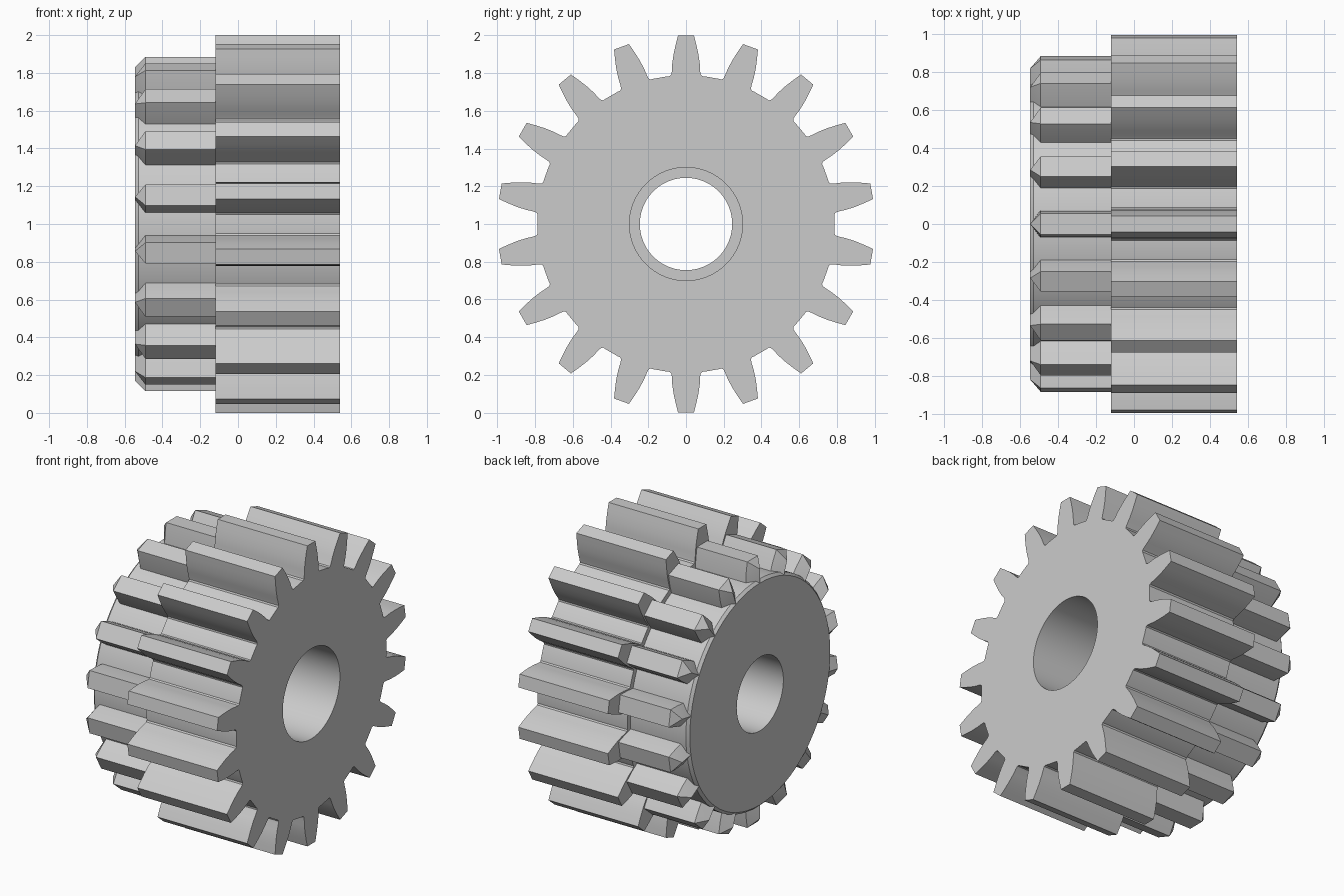
import bpy, bmesh
from math import sin, cos, pi, radians
from mathutils import Vector, Matrix

TEETH = 18
STEP = 2 * pi / TEETH
CENTRE = Vector((0, 0, 1))
BACK, MID, END = -0.545, -0.12, 0.54   # stations along the axle

cube = bpy.data.objects.get("Cube")
if cube:
    bpy.data.objects.remove(cube, do_unlink=True)

steel = bpy.data.materials.new("grey steel")
steel.use_nodes = True
grey = (0.6, 0.6, 0.6, 1)
steel.diffuse_color = grey
steel.node_tree.nodes["Principled BSDF"].inputs["Base Color"].default_value = grey


def finish(bm, name, angle):
    bmesh.ops.recalc_face_normals(bm, faces=bm.faces)
    mesh = bpy.data.meshes.new(name)
    bm.to_mesh(mesh)
    bm.free()
    mesh.materials.append(steel)
    obj = bpy.data.objects.new(name, mesh)
    bpy.context.collection.objects.link(obj)
    bpy.ops.object.select_all(action='DESELECT')
    obj.select_set(True)
    bpy.context.view_layer.objects.active = obj
    bpy.ops.object.shade_smooth_by_angle(angle=radians(angle))


def loop(bm, points):
    verts = [bm.verts.new(p) for p in points]
    return [bm.edges.new((a, b)) for a, b in zip(verts, verts[1:] + verts[:1])]


# Large spur gear: half tooth outline as (half width, radius), mirrored and repeated
half = [(0.1, 0.783), (0.086, 0.784), (0.078, 0.792), (0.075, 0.81), (0.073, 0.85),
        (0.066, 0.9), (0.055, 0.95), (0.042, 1.0)]
tooth = half + [(-w, r) for w, r in reversed(half)]
outline = []
for i in range(TEETH):
    turn = Matrix.Rotation(-i * STEP, 3, 'X')
    outline += [CENTRE + turn @ Vector((MID, -w, r)) for w, r in tooth]
bore = [CENTRE + Vector((MID, 0.3 * cos(a), 0.3 * sin(a)))
        for a in (i * 2 * pi / 72 for i in range(72))]
bm = bmesh.new()
edges = loop(bm, outline) + loop(bm, bore)
bmesh.ops.triangle_fill(bm, edges=edges, use_beauty=True, normal=(1, 0, 0))
ext = bmesh.ops.extrude_face_region(bm, geom=bm.faces[:], use_keep_orig=True)
moved = [g for g in ext["geom"] if isinstance(g, bmesh.types.BMVert)]
bmesh.ops.translate(bm, verts=moved, vec=(END - MID, 0, 0))
finish(bm, "spur_gear", 35)

# Smaller hub: a bored section turned around the axle, with a chamfered rim
section = [(BACK, 0.245), (BACK, 0.738), (BACK + 0.017, 0.755), (MID, 0.755), (MID, 0.245)]
bm = bmesh.new()
edges = loop(bm, [CENTRE + Vector((x, 0, r)) for x, r in section])
bmesh.ops.spin(bm, geom=edges, cent=CENTRE, axis=(1, 0, 0),
               angle=2 * pi, steps=72, use_merge=True)
bmesh.ops.remove_doubles(bm, verts=bm.verts, dist=0.0001)
finish(bm, "hub", 30)

# Pointed teeth around the hub
bm = bmesh.new()
points = [(x, s * w, r) for x in (MID, -0.49) for s in (-1, 1)
          for w, r in ((0.073, 0.73), (0.068, 0.81), (0.056, 0.885))]
points += [(BACK, 0, 0.73), (BACK, 0, 0.83)]
verts = [bm.verts.new(CENTRE + Vector(p)) for p in points]
bmesh.ops.convex_hull(bm, input=verts)
bmesh.ops.spin(bm, geom=bm.verts[:] + bm.edges[:] + bm.faces[:], cent=CENTRE,
               axis=(1, 0, 0), angle=2 * pi - STEP, steps=TEETH - 1, use_duplicate=True)
finish(bm, "hub_teeth", 12)
